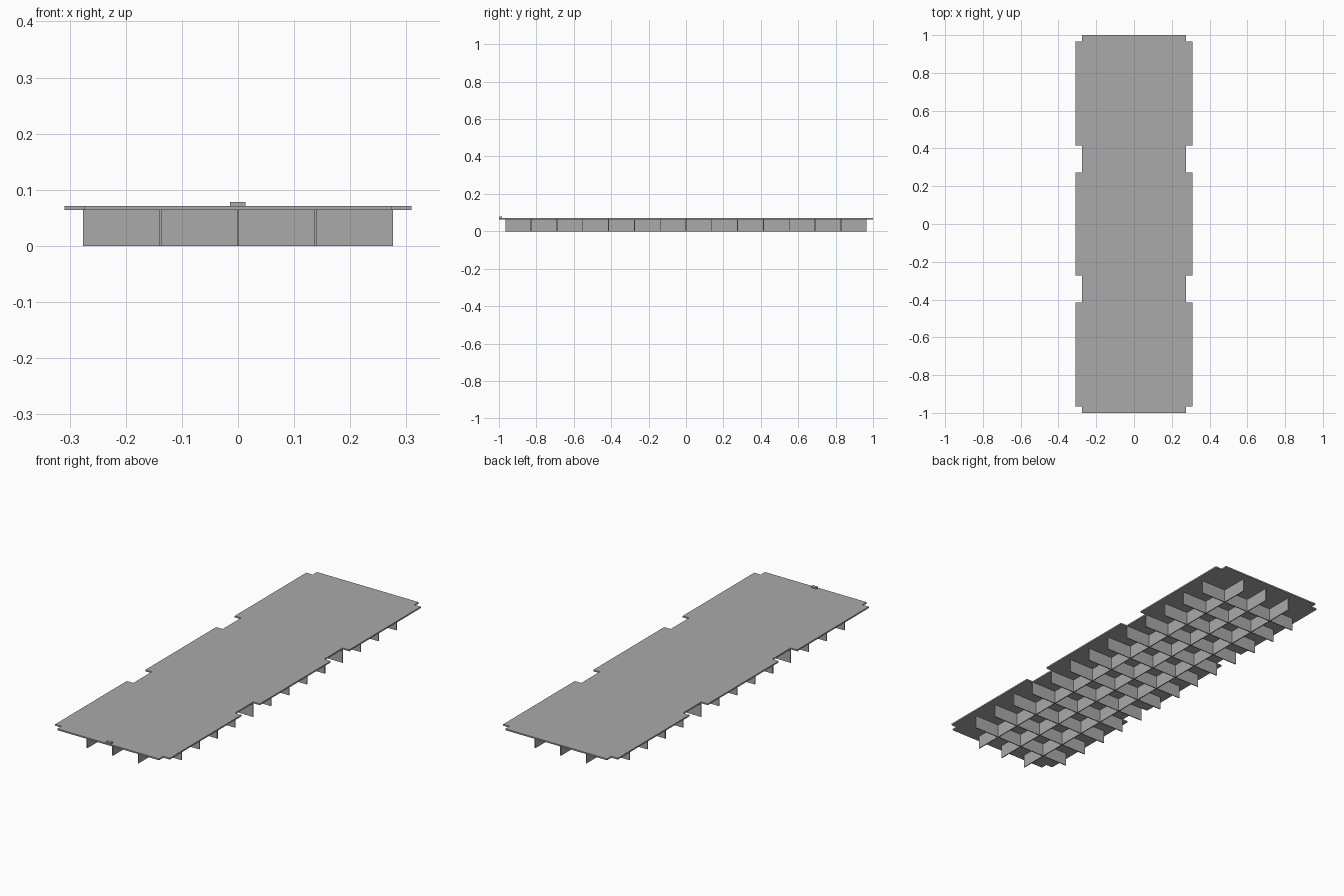
import bpy
import bmesh

cube = bpy.data.objects.get("Cube")
if cube:
    bpy.data.objects.remove(cube, do_unlink=True)

# Single flat grey
GREY = (0.4, 0.4, 0.4, 1.0)
grey = bpy.data.materials.new("plain grey")
grey.use_nodes = True
grey.diffuse_color = GREY
grey.node_tree.nodes["Principled BSDF"].inputs["Base Color"].default_value = GREY


def finish(name, bm):
    bmesh.ops.recalc_face_normals(bm, faces=bm.faces)
    mesh = bpy.data.meshes.new(name)
    bm.to_mesh(mesh)
    bm.free()
    mesh.materials.append(grey)
    obj = bpy.data.objects.new(name, mesh)
    bpy.context.collection.objects.link(obj)
    return obj


def box(name, x, y, z):
    """Box given by (min, max) along each axis."""
    bm = bmesh.new()
    bmesh.ops.create_cube(bm, size=1)
    for v in bm.verts:
        v.co = [lim[0] if c < 0 else lim[1] for c, lim in zip(v.co, (x, y, z))]
    return finish(name, bm)


RIB_TOP, DECK_TOP, TAB_TOP = 0.064, 0.071, 0.078
OUTER, INNER = 0.309, 0.274
HALF_RIB = 0.0022
SPACING = 0.138

# Deck plate: one outline with notched long edges, extruded
right_edge = [(INNER, -1), (INNER, -0.967), (OUTER, -0.967), (OUTER, -0.415),
              (INNER, -0.415), (INNER, -0.273), (OUTER, -0.273)]
right_edge += [(x, -y) for x, y in reversed(right_edge)]
outline = right_edge + [(-x, -y) for x, y in right_edge]
bm = bmesh.new()
base = bm.faces.new([bm.verts.new((x, y, RIB_TOP)) for x, y in outline])
walls = bmesh.ops.extrude_face_region(bm, geom=[base], use_keep_orig=True)
top = [g for g in walls["geom"] if isinstance(g, bmesh.types.BMVert)]
bmesh.ops.translate(bm, verts=top, vec=(0, 0, DECK_TOP - RIB_TOP))
finish("deck_plate", bm)

# Lengthwise ribs under the deck
for i in range(-1, 2):
    x = i * SPACING
    box(f"long_rib_{i + 2}", (x - HALF_RIB, x + HALF_RIB), (-0.966, 0.966), (0, RIB_TOP))

# Crosswise ribs forming the egg-crate grid
for i in range(-6, 7):
    y = i * SPACING
    box(f"cross_rib_{i + 7}", (-0.276, 0.276), (y - HALF_RIB, y + HALF_RIB), (0, RIB_TOP))

# Small marker tab at the front edge
box("front_tab", (-0.014, 0.013), (-0.997, -0.983), (DECK_TOP, TAB_TOP))
